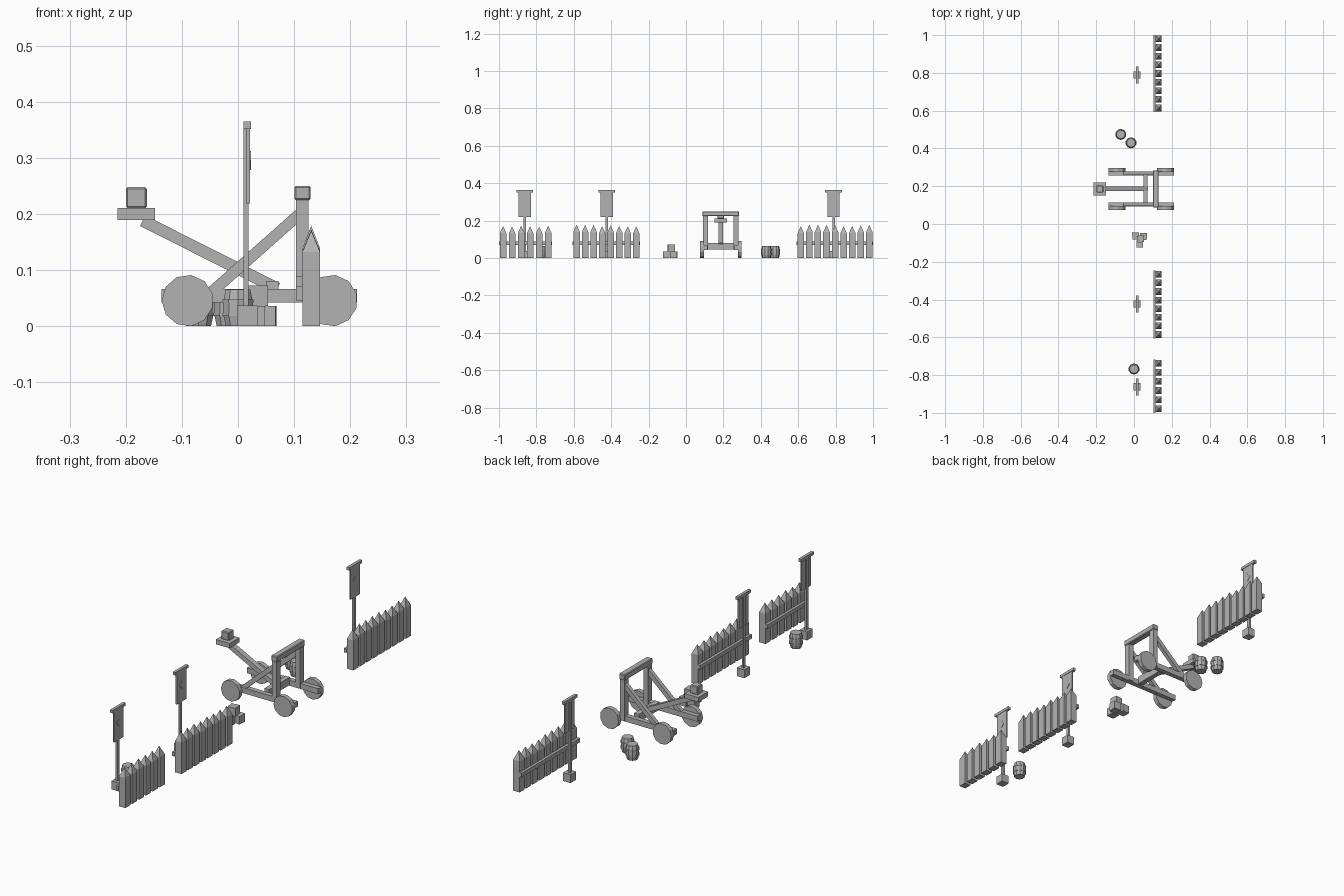
import bpy, bmesh, math, random
from mathutils import Vector, Matrix

random.seed(4)
cube = bpy.data.objects.get("Cube")
if cube:
    bpy.data.objects.remove(cube, do_unlink=True)

grey = bpy.data.materials.new("weathered_grey")
grey.use_nodes = True
tone = (0.45, 0.45, 0.45, 1)
grey.diffuse_color = tone
grey.node_tree.nodes["Principled BSDF"].inputs["Base Color"].default_value = tone


def finish(name, bm):
    bmesh.ops.recalc_face_normals(bm, faces=bm.faces)
    mesh = bpy.data.meshes.new(name)
    bm.to_mesh(mesh)
    bm.free()
    mesh.materials.append(grey)
    ob = bpy.data.objects.new(name, mesh)
    bpy.context.collection.objects.link(ob)
    return ob


def box(name, centre, size, turn=0.0, axis='Z', bevel=0.0):
    bm = bmesh.new()
    bmesh.ops.create_cube(bm, size=1)
    bmesh.ops.scale(bm, vec=size, verts=bm.verts)
    if bevel:
        bmesh.ops.bevel(bm, geom=bm.edges[:], offset=bevel, segments=1, affect='EDGES')
    bm.transform(Matrix.Translation(centre) @ Matrix.Rotation(turn, 4, axis))
    return finish(name, bm)


def beam(name, start, end, width, depth):
    """Square bar between two points that share the same y."""
    a, b = Vector(start), Vector(end)
    d = b - a
    return box(name, (a + b) / 2, (d.length, width, depth), -math.atan2(d.z, d.x), 'Y')


def lathe(name, centre, profile, sides, axis_y=False):
    """Closed solid from (radius, height) rings."""
    bm = bmesh.new()
    rings = []
    for r, h in profile:
        rings.append([bm.verts.new((r * math.cos(t), r * math.sin(t), h))
                      for t in (math.tau * (i + 0.5) / sides for i in range(sides))])
    for low, high in zip(rings, rings[1:]):
        for i in range(sides):
            j = (i + 1) % sides
            bm.faces.new((low[i], low[j], high[j], high[i]))
    bm.faces.new(rings[0])
    bm.faces.new(rings[-1])
    turn = Matrix.Rotation(math.pi / 2, 4, 'X') if axis_y else Matrix()
    bm.transform(Matrix.Translation(centre) @ turn)
    return finish(name, bm)


def stake(name, y, scale):
    """Square post with a pyramid point."""
    bm = bmesh.new()
    bmesh.ops.create_cube(bm, size=1)
    bmesh.ops.scale(bm, vec=(0.031, 0.035, 0.14 * scale), verts=bm.verts)
    bmesh.ops.translate(bm, vec=(0.1305, y, 0.07 * scale), verts=bm.verts)
    bm.faces.ensure_lookup_table()
    top = max(bm.faces, key=lambda f: f.calc_center_median().z)
    tip = bmesh.ops.poke(bm, faces=[top])["verts"][0]
    tip.co.z += 0.04 * scale
    return finish(name, bm)


# Palisade sections: stakes with one rail behind
for low, high, count in ((-1.0, -0.717, 6), (-0.607, -0.246, 8), (0.592, 1.0, 9)):
    first, last = low + 0.022, high - 0.02
    for i in range(count):
        stake("fence_stake", first + (last - first) * i / (count - 1), random.uniform(0.93, 1.0))
    box("fence_rail", (0.109, (low + high) / 2, 0.08), (0.012, high - low, 0.018))

# Banners on poles
for y in (-0.862, -0.424, 0.789):
    box("banner_base", (0.0165, y, 0.0185), (0.036, 0.038, 0.037))
    box("banner_pole", (0.0145, y, 0.182), (0.009, 0.014, 0.362))
    box("banner_crossbar", (0.0165, y, 0.358), (0.013, 0.09, 0.013))
    box("banner_cloth", (0.0185, y, 0.286), (0.006, 0.066, 0.135))
    box("banner_emblem", (0.0222, y, 0.295), (0.002, 0.024, 0.024), math.pi / 4, 'X')

# Catapult chassis, mirrored about its own centre line
mid = 0.186
for side in (-1, 1):
    y = mid + side * 0.082
    box("side_beam", (0.038, y, 0.0545), (0.348, 0.022, 0.024))
    box("upright_post", (0.1145, y, 0.136), (0.023, 0.028, 0.18))
    beam("diagonal_brace", (-0.05, y, 0.058), (0.11, y, 0.2), 0.018, 0.02)
    for x in (-0.09, 0.167):
        lathe("wheel", (x, mid + side * 0.101, 0.0455),
              ((0.046, -0.01), (0.046, 0.01)), 11, axis_y=True)
box("top_crossbeam", (0.115, mid, 0.237), (0.029, 0.196, 0.026), bevel=0.003)
box("pivot_crossbeam", (0.061, mid, 0.063), (0.023, 0.146, 0.034))

# Throwing arm, bucket and stone
beam("throwing_arm", (-0.17, mid, 0.188), (0.07, mid, 0.067), 0.024, 0.021)
box("bucket", (-0.181, mid, 0.2), (0.067, 0.068, 0.021))
box("stone", (-0.181, mid, 0.229), (0.037, 0.037, 0.037), bevel=0.003)

# Barrels with hoops
for x, y in ((-0.07, 0.474), (-0.016, 0.43), (0.0, -0.768)):
    lathe("barrel", (x, y, 0),
          ((0.023, 0), (0.028, 0.022), (0.028, 0.042), (0.023, 0.065)), 10)
    for z in (0.018, 0.042):
        lathe("barrel_hoop", (x, y, z), ((0.0295, 0), (0.0295, 0.005)), 10)

# Stack of crates
for x, y, z, turn in ((0.009, -0.063, 0, 0.05), (0.05, -0.066, 0, -0.05),
                      (0.03, -0.106, 0, 0.0), (0.034, -0.079, 0.036, 0.1)):
    box("crate", (x, y, z + 0.018), (0.036, 0.036, 0.036), turn)
